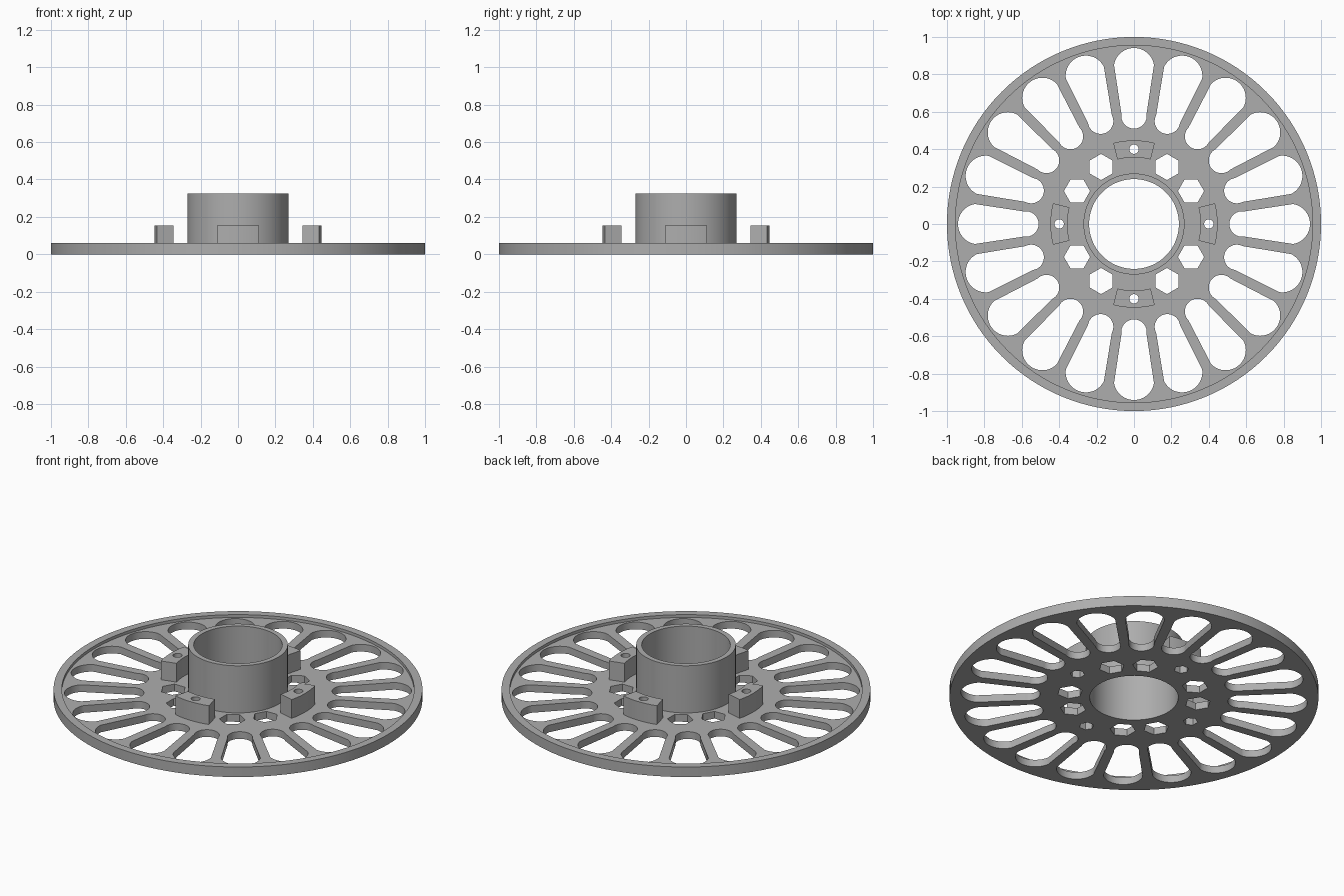
import bpy
import bmesh
from math import sin, cos, radians, pi

default = bpy.data.objects.get("Cube")
if default:
    bpy.data.objects.remove(default, do_unlink=True)

grey = bpy.data.materials.new("plain_grey")
grey.use_nodes = True
colour = (0.42, 0.42, 0.42, 1)
grey.diffuse_color = colour
grey.node_tree.nodes["Principled BSDF"].inputs["Base Color"].default_value = colour

PLATE_TOP, RIM_TOP, BLOCK_TOP, HUB_TOP = 0.043, 0.06, 0.155, 0.325


def arc(radius, start, end, steps, cx=0, cy=0):
    """Points along an arc, angles in radians."""
    return [(cx + radius * cos(start + (end - start) * i / steps),
             cy + radius * sin(start + (end - start) * i / steps))
            for i in range(steps + 1)]


def circle(radius, sides=128, cx=0, cy=0, turn=0):
    return arc(radius, turn, turn + 2 * pi, sides, cx, cy)[:-1]


def rotated(points, angle):
    c, s = cos(angle), sin(angle)
    return [(x * c - y * s, x * s + y * c) for x, y in points]


def extrude_outline(name, loops, bottom, top):
    """Solid from an outer loop and any number of hole loops."""
    curve = bpy.data.curves.new(name + "_outline", "CURVE")
    curve.dimensions = "2D"
    curve.fill_mode = "BOTH"
    curve.extrude = (top - bottom) / 2
    for points in loops:
        spline = curve.splines.new("POLY")
        spline.points.add(len(points) - 1)
        for p, (x, y) in zip(spline.points, points):
            p.co = (x, y, 0, 1)
        spline.use_cyclic_u = True
    outline = bpy.data.objects.new(name + "_outline", curve)
    bpy.context.collection.objects.link(outline)
    graph = bpy.context.evaluated_depsgraph_get()
    mesh = bpy.data.meshes.new_from_object(outline.evaluated_get(graph))
    bpy.data.objects.remove(outline, do_unlink=True)

    bm = bmesh.new()
    bm.from_mesh(mesh)
    bmesh.ops.remove_doubles(bm, verts=bm.verts, dist=1e-5)
    bmesh.ops.translate(bm, verts=bm.verts, vec=(0, 0, (top + bottom) / 2))
    bmesh.ops.recalc_face_normals(bm, faces=bm.faces)
    bm.to_mesh(mesh)
    bm.free()

    mesh.name = name
    mesh.materials.clear()
    mesh.materials.append(grey)
    obj = bpy.data.objects.new(name, mesh)
    bpy.context.collection.objects.link(obj)
    bpy.ops.object.select_all(action="DESELECT")
    obj.select_set(True)
    bpy.context.view_layer.objects.active = obj
    bpy.ops.object.shade_smooth_by_angle(angle=radians(30))
    return obj


# Teardrop slot between two spokes of even width
SLOTS = 20
half = pi / SLOTS
slot = (arc(0.108, half - pi / 2, pi / 2 - half, 24, 0.833)
        + arc(0.068, pi / 2 - half, 3 * pi / 2 + half, 24, 0.578))
# Flat side of each hexagon faces the centre
hex_hole = circle(0.07, 6, 0.352, 0, pi / 6)
nut_pocket = circle(0.04, 6, 0.4, 0, pi / 6)

# Spoked plate
loops = [circle(1), circle(0.24)]
loops += [rotated(slot, 2 * half * i) for i in range(SLOTS)]
for quarter in range(4):
    turn = quarter * pi / 2
    loops.append(rotated(nut_pocket, turn))
    loops += [rotated(hex_hole, turn + radians(a)) for a in (30, 60)]
extrude_outline("spoked_plate", loops, 0, PLATE_TOP)

# Raised lip around the edge and hollow hub
extrude_outline("rim_lip", [circle(1), circle(0.955)], PLATE_TOP, RIM_TOP)
extrude_outline("hub_tube", [circle(0.27), circle(0.24)], PLATE_TOP, HUB_TOP)

# Curved mounting blocks, each with a screw hole
spread = radians(14.4)
block = arc(0.447, -spread, spread, 12) + arc(0.356, spread, -spread, 12)
screw_hole = circle(0.025, 32, 0.4)
for i, side in enumerate(("left", "back", "right", "front")):
    extrude_outline(side + "_mounting_block",
                    [rotated(block, i * pi / 2), rotated(screw_hole, i * pi / 2)],
                    PLATE_TOP, BLOCK_TOP)
